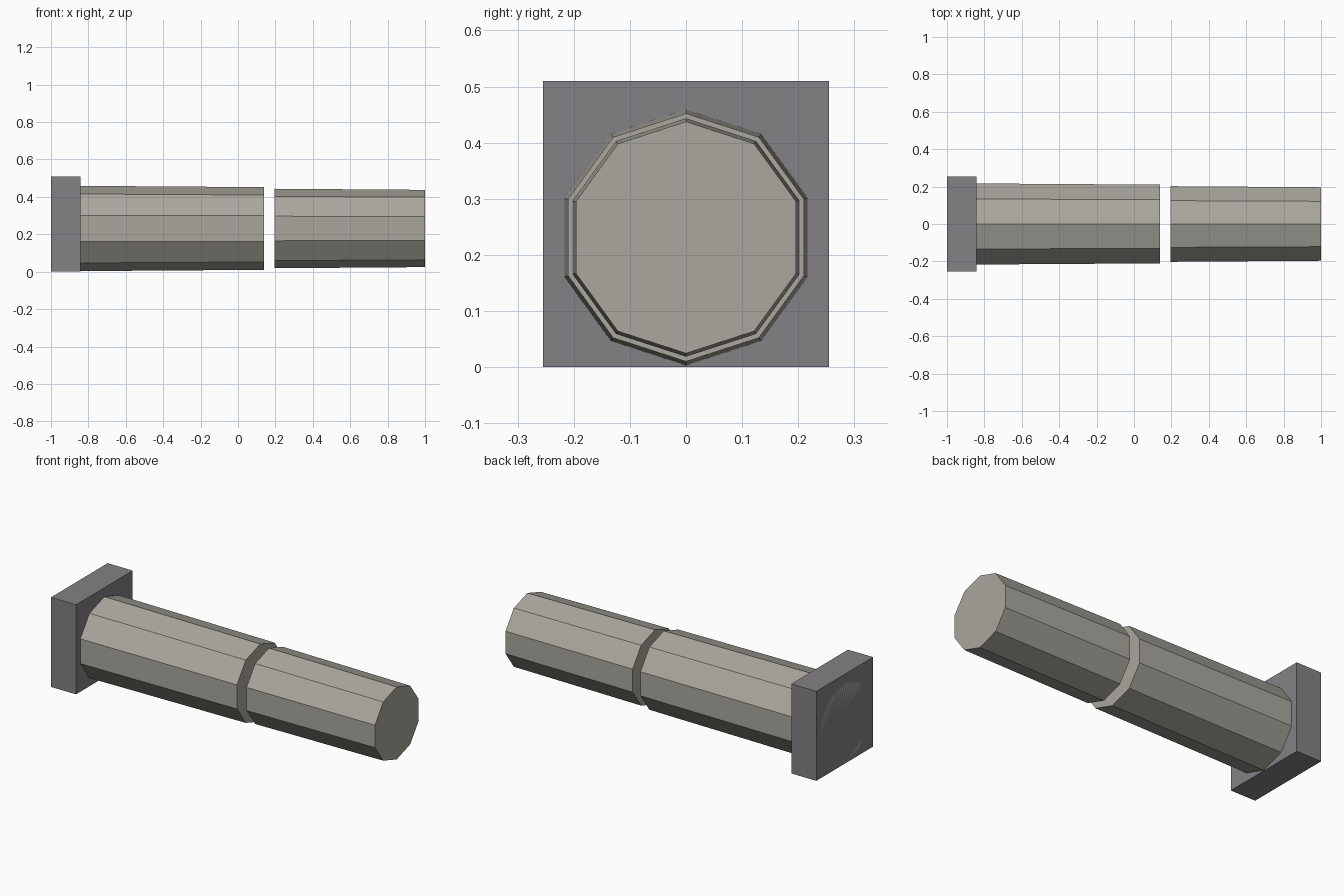
import bpy, bmesh, math

if "Cube" in bpy.data.objects:
    bpy.data.objects.remove(bpy.data.objects["Cube"])

def material(name, color):
    m = bpy.data.materials.new(name)
    m.diffuse_color = (*color, 1)
    m.use_nodes = True
    m.node_tree.nodes["Principled BSDF"].inputs["Base Color"].default_value = m.diffuse_color
    return m

stone = material("warm_grey_stone", (0.40, 0.385, 0.34))
plinth = material("dark_grey_stone", (0.235, 0.22, 0.235))

def add_object(name, bm, mat):
    bmesh.ops.recalc_face_normals(bm, faces=bm.faces)
    mesh = bpy.data.meshes.new(name)
    bm.to_mesh(mesh)
    bm.free()
    mesh.materials.append(mat)
    bpy.context.collection.objects.link(bpy.data.objects.new(name, mesh))

# Tapered ten-sided drum lying along x, with a corner pointing up
def drum(name, x0, x1, r0, r1, z=0.231, sides=10):
    bm = bmesh.new()
    rings = []
    for x, r in ((x0, r0), (x1, r1)):
        rings.append([bm.verts.new((x, r * math.sin(a), z + r * math.cos(a)))
                      for a in (math.tau * i / sides for i in range(sides))])
        bm.faces.new(rings[-1])
    for i in range(sides):
        j = (i + 1) % sides
        bm.faces.new((rings[0][i], rings[0][j], rings[1][j], rings[1][i]))
    add_object(name, bm, stone)

# Column shaft in two pieces with an open gap between them
drum("lower_shaft", -1.0, 0.14, 0.229, 0.221)
drum("upper_shaft", 0.195, 1.0, 0.2125, 0.2065)

# Square base block
bm = bmesh.new()
bmesh.ops.create_cube(bm, size=1)
for v in bm.verts:
    v.co = (-0.921 + v.co.x * 0.158, v.co.y * 0.51, 0.255 + v.co.z * 0.51)
add_object("base_block", bm, plinth)
